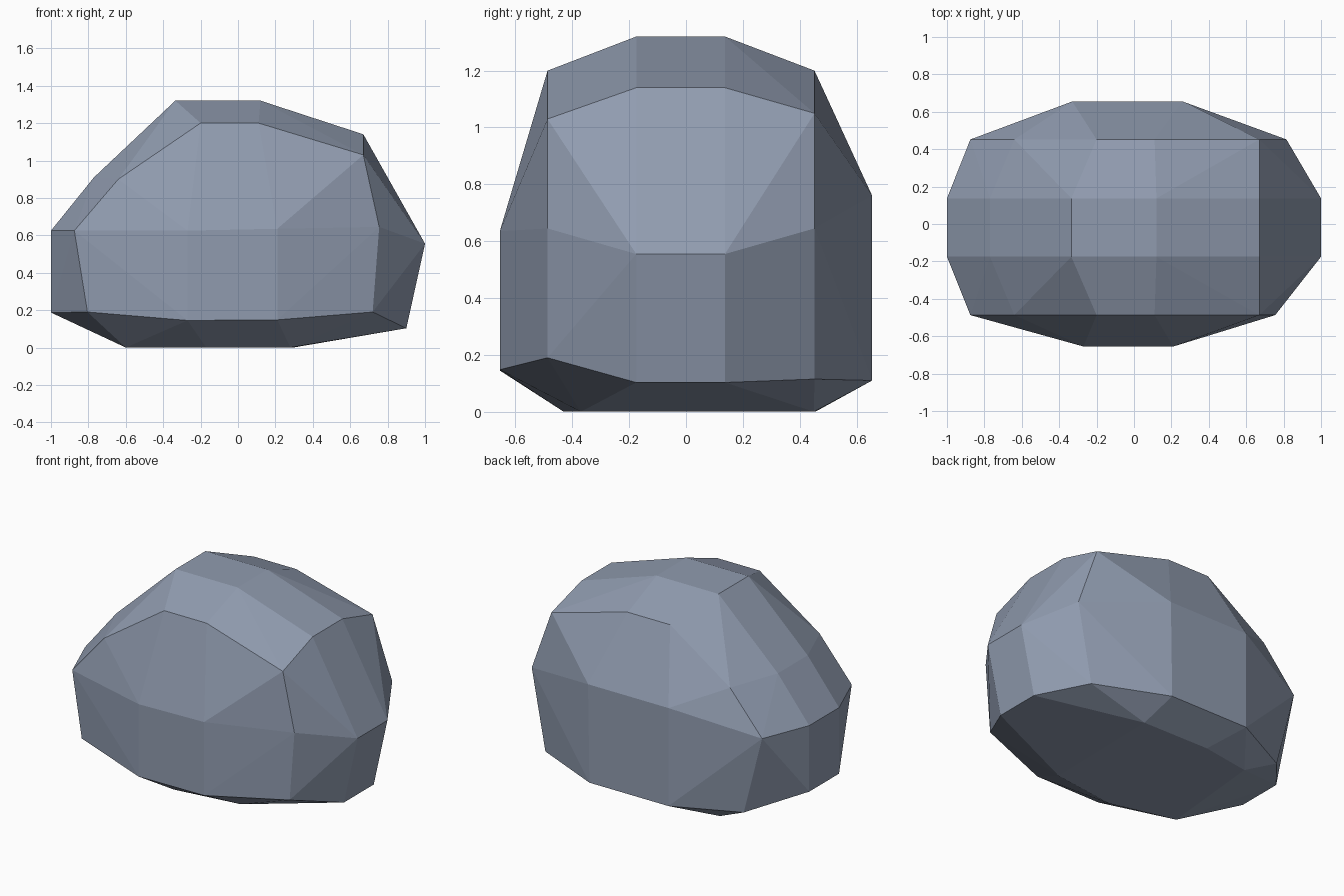
import bpy, bmesh, math

if "Cube" in bpy.data.objects:
    bpy.data.objects.remove(bpy.data.objects["Cube"])

# Rock cross-sections: y position -> (x, z) outline points
middle = [(-1, .625), (-.77, .91), (-.335, 1.32), (.12, 1.32), (.67, 1.14),
          (1, .555), (.9, .103), (-1, .187)]
sections = [
    (-.655, [(-.27, .625), (.21, .635), (.21, .148), (-.27, .145)]),
    (-.487, [(-.875, .625), (-.64, .9), (-.2, 1.2), (.11, 1.2), (.67, 1.03),
             (.755, .645), (.72, .19), (-.805, .19)]),
    (-.175, middle),
    (.137, middle),
    (.452, [(-.875, .625), (-.64, .9), (-.2, 1.2), (.11, 1.2), (.67, 1.05),
            (.815, .645), (.715, .115), (-.74, .1)]),
    (.655, [(-.33, .76), (.26, .76), (.25, .11), (-.33, .11)]),
]
# Flat underside outline (x, y)
underside = [(-.6, -.32), (-.17, -.43), (.28, -.37), (.295, .45),
             (-.19, .455), (-.53, .4)]

bm = bmesh.new()
for y, outline in sections:
    for x, z in outline:
        bm.verts.new((x, y, z))
for x, y in underside:
    bm.verts.new((x, y, 0))

# Faceted skin over the sections, with near-flat triangles merged
hull = bmesh.ops.convex_hull(bm, input=bm.verts[:])
loose = [v for v in bm.verts if not v.link_faces]
bmesh.ops.delete(bm, geom=loose, context='VERTS')
bmesh.ops.dissolve_limit(bm, angle_limit=math.radians(1),
                         verts=bm.verts[:], edges=bm.edges[:])
bmesh.ops.recalc_face_normals(bm, faces=bm.faces[:])

mesh = bpy.data.meshes.new("rock")
bm.to_mesh(mesh)
bm.free()

# Single slate colour
stone = bpy.data.materials.new("slate grey")
stone.diffuse_color = (0.28, 0.33, 0.43, 1)
stone.use_nodes = True
stone.node_tree.nodes["Principled BSDF"].inputs["Base Color"].default_value = stone.diffuse_color
mesh.materials.append(stone)
rock = bpy.data.objects.new("rock", mesh)
bpy.context.collection.objects.link(rock)
